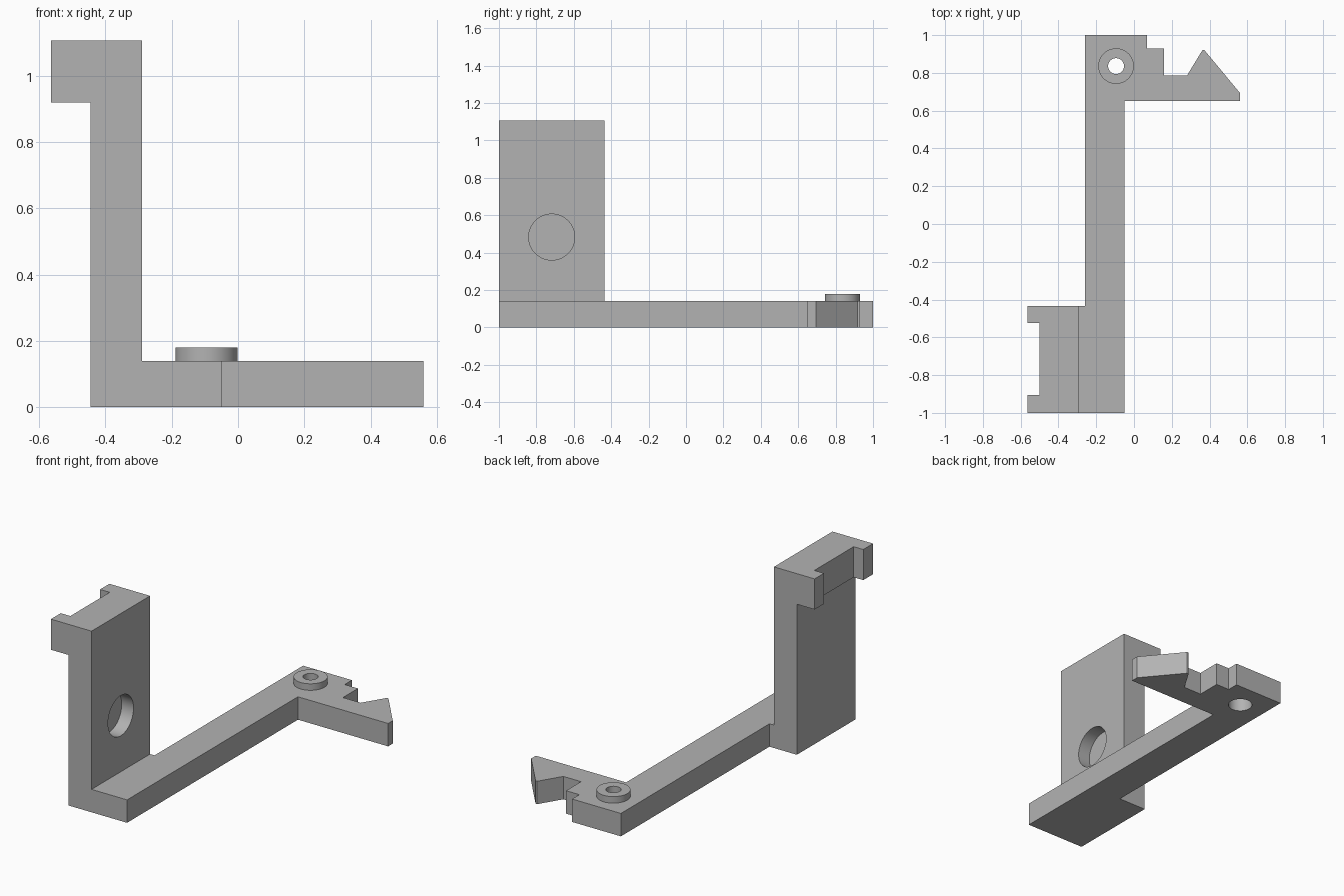
import bpy
import bmesh
from mathutils import Matrix

if "Cube" in bpy.data.objects:
    bpy.data.objects.remove(bpy.data.objects["Cube"])

grey = bpy.data.materials.new("plain_grey")
grey.use_nodes = True
grey.diffuse_color = (0.448, 0.448, 0.448, 1)
grey.node_tree.nodes["Principled BSDF"].inputs["Base Color"].default_value = grey.diffuse_color


def finish(name, bm):
    bmesh.ops.recalc_face_normals(bm, faces=bm.faces)
    mesh = bpy.data.meshes.new(name)
    bm.to_mesh(mesh)
    bm.free()
    mesh.materials.append(grey)
    obj = bpy.data.objects.new(name, mesh)
    bpy.context.collection.objects.link(obj)
    return obj


def prism(name, outline, place, depth):
    """Extrude an outline, placed in space by a function, along a vector."""
    bm = bmesh.new()
    face = bm.faces.new([bm.verts.new(place(a, b)) for a, b in outline])
    new = bmesh.ops.extrude_face_region(bm, geom=[face])["geom"]
    verts = [v for v in new if isinstance(v, bmesh.types.BMVert)]
    bmesh.ops.translate(bm, verts=verts, vec=depth)
    return finish(name, bm)


def cylinder(name, radius, start, end, axis="Z"):
    """Round bar between two heights along an axis; start is its base point."""
    bm = bmesh.new()
    bmesh.ops.create_cone(bm, cap_ends=True, segments=64, radius1=radius,
                          radius2=radius, depth=end)
    turn = Matrix.Rotation(1.5707963, 4, "Y") if axis == "X" else Matrix()
    shift = Matrix.Translation((0, 0, end / 2))
    bm.transform(Matrix.Translation(start) @ turn @ shift)
    return finish(name, bm)


def combine(target, tool, operation):
    mod = target.modifiers.new(operation.lower(), "BOOLEAN")
    mod.operation = operation
    mod.solver = "EXACT"
    mod.object = tool
    bpy.ops.object.select_all(action="DESELECT")
    bpy.context.view_layer.objects.active = target
    target.select_set(True)
    bpy.ops.object.modifier_apply(modifier=mod.name)
    bpy.data.objects.remove(tool)


FRONT, SHOULDER, BACK = -1.0, -0.435, 1.0
BASE_TOP = 0.14
PIVOT_X, PIVOT_Y = -0.095, 0.836

# Upright with its foot and overhanging head
bracket = prism("bracket",
                [(-0.445, 0), (-0.05, 0), (-0.05, BASE_TOP), (-0.29, BASE_TOP),
                 (-0.29, 1.107), (-0.565, 1.107), (-0.565, 0.92), (-0.445, 0.92)],
                lambda x, z: (x, FRONT, z), (0, SHOULDER - FRONT, 0))

# Long arm ending in a stepped, hooked tip
arm = prism("arm",
            [(-0.26, -0.6), (-0.05, -0.6), (-0.05, 0.65), (0.56, 0.65), (0.56, 0.695),
             (0.373, 0.92), (0.362, 0.92), (0.28, 0.785), (0.16, 0.785),
             (0.16, 0.93), (0.07, 0.93), (0.07, BACK), (-0.26, BACK)],
            lambda x, y: (x, y, 0), (0, 0, BASE_TOP))
combine(bracket, arm, "UNION")

# Raised ring on the arm
combine(bracket, cylinder("boss", 0.094, (PIVOT_X, PIVOT_Y, 0.07), 0.11), "UNION")

# Notch in the head, between two lips
notch = prism("notch_cutter", [(-0.7, -0.905), (-0.5, -0.905), (-0.5, -0.525), (-0.7, -0.525)],
              lambda x, y: (x, y, 0.8), (0, 0, 0.5))
combine(bracket, notch, "DIFFERENCE")

# Through hole, wider recess beneath it, and blind hole in the upright
for cutter in (cylinder("bore_cutter", 0.042, (PIVOT_X, PIVOT_Y, -0.1), 0.4),
               cylinder("recess_cutter", 0.068, (PIVOT_X, PIVOT_Y, -0.1), 0.1 + 0.13),
               cylinder("socket_cutter", 0.123, (-0.37, -0.718, 0.483), 0.2, "X")):
    combine(bracket, cutter, "DIFFERENCE")

bpy.ops.object.shade_smooth_by_angle(angle=0.5)
